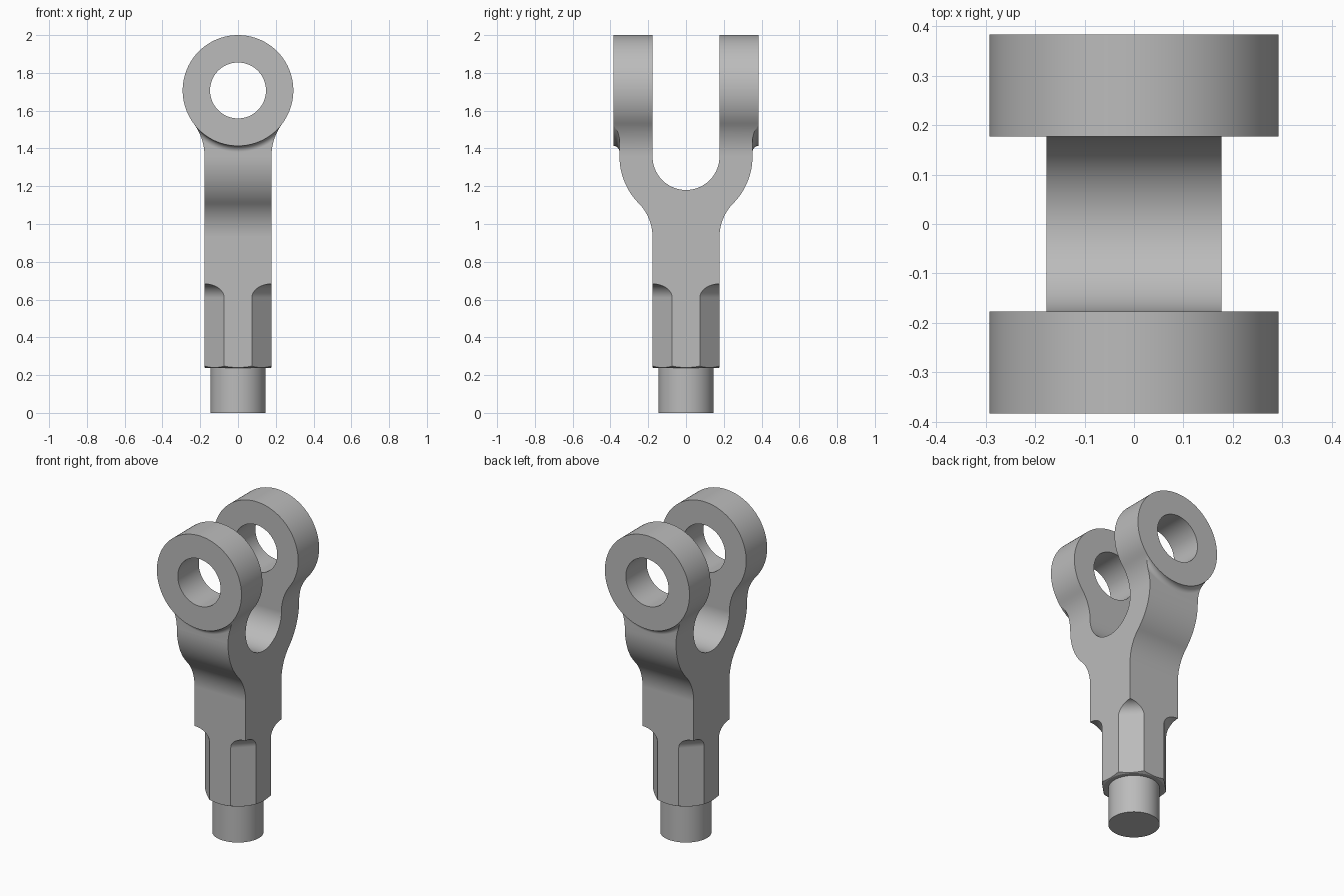
import bpy, bmesh, math
from mathutils import Matrix, Vector

if "Cube" in bpy.data.objects:
    bpy.data.objects.remove(bpy.data.objects["Cube"])

HALF = 0.177                 # half width of shank and slot
EYE_R, EYE_Z = 0.293, 1.707  # eye radius and height
FORK_Z, FORK_R = 1.357, 0.352
ARM_Y, EYE_Y = 0.352, 0.384
BASE_Z = 0.238

steel = bpy.data.materials.new("steel_grey")
steel.use_nodes = True
GREY = (0.5, 0.5, 0.5, 1)
steel.diffuse_color = GREY
steel.node_tree.nodes["Principled BSDF"].inputs["Base Color"].default_value = GREY


def arc(cx, cy, r, a0, a1, n=16):
    angles = [math.radians(a0 + (a1 - a0) * i / n) for i in range(n + 1)]
    return [(cx + r * math.cos(a), cy + r * math.sin(a)) for a in angles]


def finish(bm, name):
    bmesh.ops.remove_doubles(bm, verts=bm.verts, dist=1e-5)
    bmesh.ops.recalc_face_normals(bm, faces=bm.faces)
    mesh = bpy.data.meshes.new(name)
    bm.to_mesh(mesh)
    bm.free()
    mesh.materials.append(steel)
    ob = bpy.data.objects.new(name, mesh)
    bpy.context.collection.objects.link(ob)
    return ob


def prism(name, outline, half, place):
    """Extrude a closed outline from -half to half; place maps (u, v, w) to xyz."""
    bm = bmesh.new()
    face = bm.faces.new([bm.verts.new(place(u, v, -half)) for u, v in outline])
    shift = Vector(place(0, 0, half)) - Vector(place(0, 0, -half))
    out = bmesh.ops.extrude_face_region(bm, geom=[face], use_keep_orig=True)
    moved = [g for g in out["geom"] if isinstance(g, bmesh.types.BMVert)]
    bmesh.ops.translate(bm, verts=moved, vec=shift)
    return finish(bm, name)


def ring(name, profile, matrix, steps=96):
    """Turn a closed (radius, height) profile about z, then place it."""
    bm = bmesh.new()
    rows = []
    for i in range(steps):
        a = 2 * math.pi * i / steps
        rows.append([bm.verts.new((r * math.cos(a), r * math.sin(a), h)) for r, h in profile])
    n = len(profile)
    for i in range(steps):
        p, q = rows[i], rows[(i + 1) % steps]
        for j in range(n):
            k = (j + 1) % n
            bm.faces.new((p[j], q[j], q[k], p[k]))
    bm.transform(matrix)
    return finish(bm, name)


def cylinder(name, r, depth, matrix):
    bm = bmesh.new()
    bmesh.ops.create_cone(bm, cap_ends=True, segments=96, radius1=r, radius2=r,
                          depth=depth, matrix=matrix)
    return finish(bm, name)


def combine(ob, tool, operation):
    mod = ob.modifiers.new("cut", "BOOLEAN")
    mod.object, mod.operation, mod.solver = tool, operation, "EXACT"
    activate(ob)
    bpy.ops.object.modifier_apply(modifier=mod.name)
    bpy.data.objects.remove(tool)


def activate(ob):
    bpy.ops.object.select_all(action="DESELECT")
    ob.select_set(True)
    bpy.context.view_layer.objects.active = ob


def mirrored(half):
    return half + [(-u, v) for u, v in reversed(half) if abs(u) > 1e-5]


# Fork seen from the side: shank, swept shoulders and U slot
d = FORK_Z - 0.93
sr = (HALF**2 + d**2 - FORK_R**2) / (2 * (FORK_R - HALF))
turn = math.degrees(math.atan2(d, HALF + sr))
side = [(HALF, 0.2)]
side += arc(HALF + sr, 0.93, sr, 180, 180 - turn)
side += arc(0, FORK_Z, FORK_R, -turn, 0)[1:]
side += [(EYE_Y, FORK_Z), (EYE_Y, 2.02), (HALF, 2.02)]
side += arc(0, FORK_Z, HALF, 0, -90, 24)
body = prism("fork_body", mirrored(side), 0.4, lambda u, v, w: (w, u, v))

# Front outline: straight shank flaring into round eyes
d = EYE_Z - FORK_Z
nr = (HALF**2 + d**2 - EYE_R**2) / (2 * (EYE_R - HALF))
turn = math.degrees(math.atan2(d, HALF + nr))
front = [(HALF, BASE_Z)] + arc(HALF + nr, FORK_Z, nr, 180, 180 - turn)
front += arc(0, EYE_Z, EYE_R, -turn, 90, 40)[1:]
combine(body, prism("front_shape", mirrored(front), 0.6, lambda u, v, w: (u, w, v)), "INTERSECT")

# Arm faces set back below the eyes, with a small fillet
fillet = EYE_Y - ARM_Y
cut = arc(EYE_R + fillet + 0.0005, EYE_Y, fillet, 180, 270, 8)
cut = [(EYE_R + 0.0005, 0.45)] + cut + [(0.6, ARM_Y), (0.6, 0.45)]
for turn_x in (90, -90):
    place = Matrix.Translation((0, 0, EYE_Z)) @ Matrix.Rotation(math.radians(turn_x), 4, "X")
    combine(body, ring("arm_cutter", cut, place), "DIFFERENCE")

# Pin hole through both eyes
place = Matrix.Translation((0, 0, EYE_Z)) @ Matrix.Rotation(math.radians(90), 4, "X")
combine(body, cylinder("hole_cutter", 0.148, 1.2, place), "DIFFERENCE")

# Corner flats that turn the lower shank into an octagon
flat = [(HALF, 0.15)] + arc(0.25, 0.61, 0.25 - HALF, 180, 90, 12) + [(0.35, 0.683), (0.35, 0.15)]
for i in range(4):
    a = math.radians(45 + 90 * i)
    c, s = math.cos(a), math.sin(a)
    tool = prism("flat_cutter", flat, 0.2,
                 lambda u, v, w: (u * c - w * s, u * s + w * c, v))
    combine(body, tool, "DIFFERENCE")

# Turned chamfer under the octagon
chamfer = [(0.171, 0.23), (0.171, BASE_Z - 0.001), (0.21, 0.258), (0.21, 0.23)]
combine(body, ring("chamfer_cutter", chamfer, Matrix.Identity(4)), "DIFFERENCE")

# Round stub at the bottom
stub = cylinder("round_stub", 0.146, BASE_Z + 0.01, Matrix.Translation((0, 0, (BASE_Z + 0.01) / 2)))

for ob in (body, stub):
    activate(ob)
    bpy.ops.object.shade_smooth_by_angle(angle=math.radians(25))
    weighted = ob.modifiers.new("weighted_normals", "WEIGHTED_NORMAL")
    weighted.keep_sharp = True
